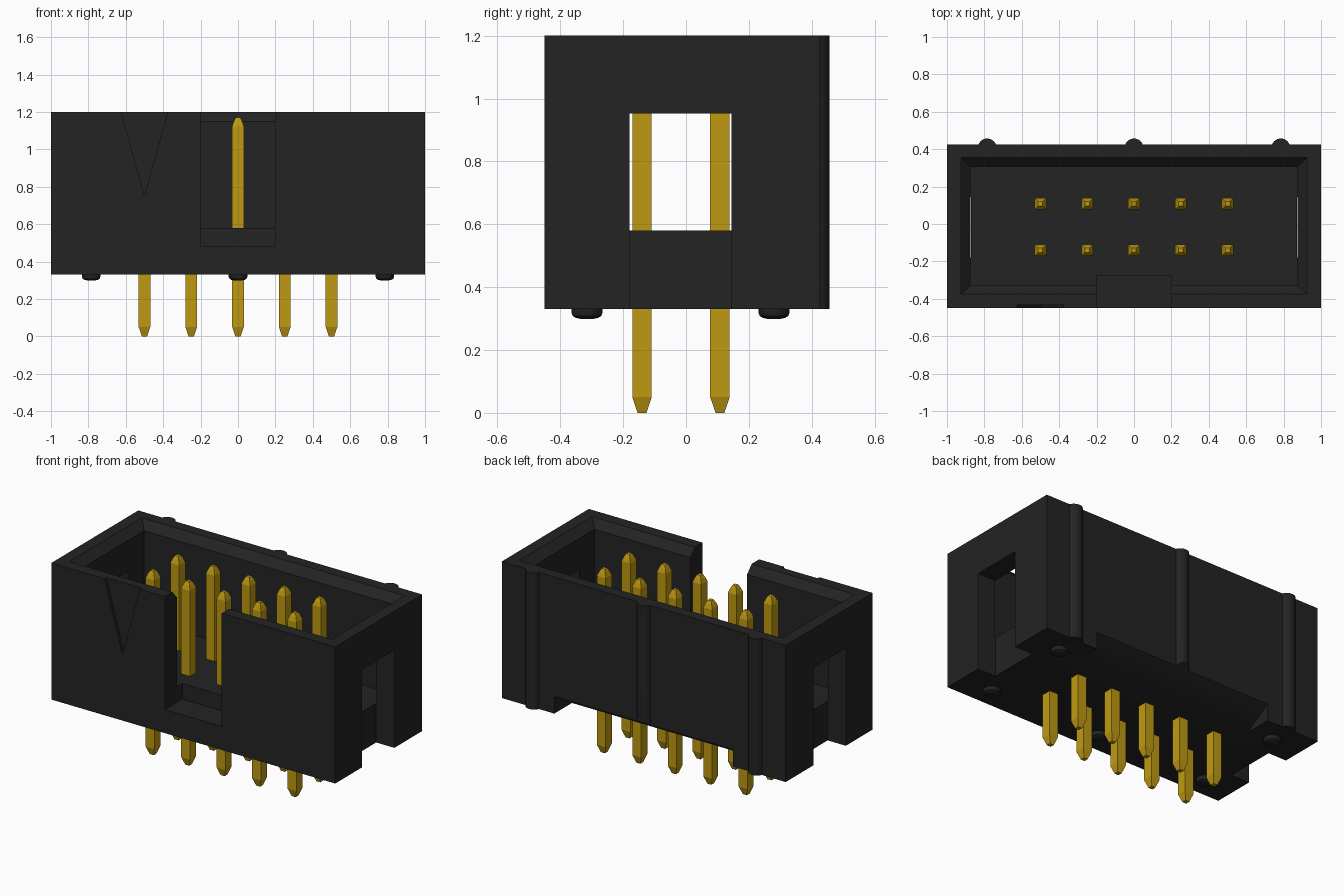
import bpy, bmesh, math

cube = bpy.data.objects.get("Cube")
if cube:
    bpy.data.objects.remove(cube, do_unlink=True)


def material(name, rgb, rough, metal=0.0):
    m = bpy.data.materials.new(name)
    m.use_nodes = True
    m.diffuse_color = (*rgb, 1)
    bsdf = next(n for n in m.node_tree.nodes if n.type == 'BSDF_PRINCIPLED')
    bsdf.inputs["Base Color"].default_value = (*rgb, 1)
    bsdf.inputs["Roughness"].default_value = rough
    bsdf.inputs["Metallic"].default_value = metal
    return m


BLACK = material("black plastic", (0.017, 0.017, 0.017), 0.6)
GOLD = material("gold", (0.52, 0.32, 0.006), 0.4)


def loft(name, rings, mat=None):
    """Closed solid skinned through rings of equal point count."""
    bm = bmesh.new()
    loops = [[bm.verts.new(p) for p in ring] for ring in rings]
    n = len(loops[0])
    for a, b in zip(loops, loops[1:]):
        for i in range(n):
            j = (i + 1) % n
            bm.faces.new((a[i], a[j], b[j], b[i]))
    bm.faces.new(loops[0][::-1])
    bm.faces.new(loops[-1])
    bmesh.ops.recalc_face_normals(bm, faces=bm.faces)
    me = bpy.data.meshes.new(name)
    bm.to_mesh(me)
    bm.free()
    ob = bpy.data.objects.new(name, me)
    bpy.context.collection.objects.link(ob)
    if mat:
        me.materials.append(mat)
    return ob


def rect(x0, x1, y0, y1, z):
    return [(x0, y0, z), (x1, y0, z), (x1, y1, z), (x0, y1, z)]


def circle(x, y, r, z, n=24):
    return [(x + r * math.cos(2 * math.pi * i / n),
             y + r * math.sin(2 * math.pi * i / n), z) for i in range(n)]


def box(name, x0, x1, y0, y1, z0, z1):
    return loft(name, [rect(x0, x1, y0, y1, z0), rect(x0, x1, y0, y1, z1)])


def activate(ob):
    bpy.ops.object.select_all(action='DESELECT')
    ob.select_set(True)
    bpy.context.view_layer.objects.active = ob


def cut(target, cutter):
    cutter.hide_render = True
    mod = target.modifiers.new("cut", 'BOOLEAN')
    mod.operation = 'DIFFERENCE'
    mod.solver = 'EXACT'
    mod.object = cutter
    activate(target)
    bpy.ops.object.modifier_apply(modifier=mod.name)
    bpy.data.objects.remove(cutter, do_unlink=True)


def smooth(ob):
    activate(ob)
    bpy.ops.object.shade_smooth_by_angle(angle=math.radians(35))


# Shroud footprint, with three round ribs along the back
BOTTOM, TOP, BACK = 0.33, 1.2, 0.425
RIB_X = (0.785, 0, -0.785)
outline = [(-1, -0.45), (1, -0.45), (1, BACK)]
for cx in RIB_X:
    for i in range(13):
        a = math.radians(21 + 138 * i / 12)
        outline.append((cx + 0.05 * math.cos(a), 0.407 + 0.05 * math.sin(a)))
outline.append((-1, BACK))
shroud = loft("shroud", [[(x, y, z) for x, y in outline] for z in (BOTTOM, TOP)], BLACK)

# Inner cavity with a bevelled rim
inner = (-0.875, 0.875, -0.33, 0.305)
outer = (-0.925, 0.925, -0.375, 0.355)
cut(shroud, loft("cavity_cutter", [rect(*inner, 0.58), rect(*inner, 1.15),
                                   rect(*outer, TOP), rect(*outer, 1.3)]))

# Keying slot in the front wall
cut(shroud, box("slot_cutter", -0.2, 0.2, -0.6, -0.275, 0.48, 1.4))

# Openings in both end walls, running down to the underside
for s in (-1, 1):
    x0, x1 = sorted((s * 0.872, s * 1.2))
    cut(shroud, box("end_cutter", x0, x1, -0.18, 0.145, 0.2, 0.953))

# Sloped relief under the back edge
wedge = [(0.248, 0.33), (0.55, 0.514), (0.55, 0.2), (0.248, 0.2)]
cut(shroud, loft("relief_cutter", [[(x, y, z) for y, z in wedge] for x in (-0.63, 0.63)]))

# Engraved triangle marking the first pin
tri = [(-0.5, 0.755), (-0.347, 1.3), (-0.653, 1.3)]
cut(shroud, loft("marker_cutter", [[(x, y, z) for x, z in tri] for y in (-0.5, -0.432)]))
smooth(shroud)

# Domed standoff feet
for x, y in [(0.785, 0.28), (-0.785, 0.28), (0.785, -0.315), (0, -0.315), (-0.785, -0.315)]:
    foot = loft("standoff_foot", [circle(x, y, r, z) for r, z in
                                  ((0.05, 0.345), (0.05, 0.32), (0.045, 0.308),
                                   (0.035, 0.302), (0.02, 0.299))], BLACK)
    smooth(foot)

# Two rows of square pins with tapered tips
PIN = ((0.014, 0), (0.031, 0.05), (0.031, 1.125), (0.022, 1.15), (0.012, 1.17))
for y in (-0.14, 0.108):
    for i in range(5):
        x = -0.5 + 0.25 * i
        loft("contact_pin", [rect(x - h, x + h, y - h, y + h, z) for h, z in PIN], GOLD)
